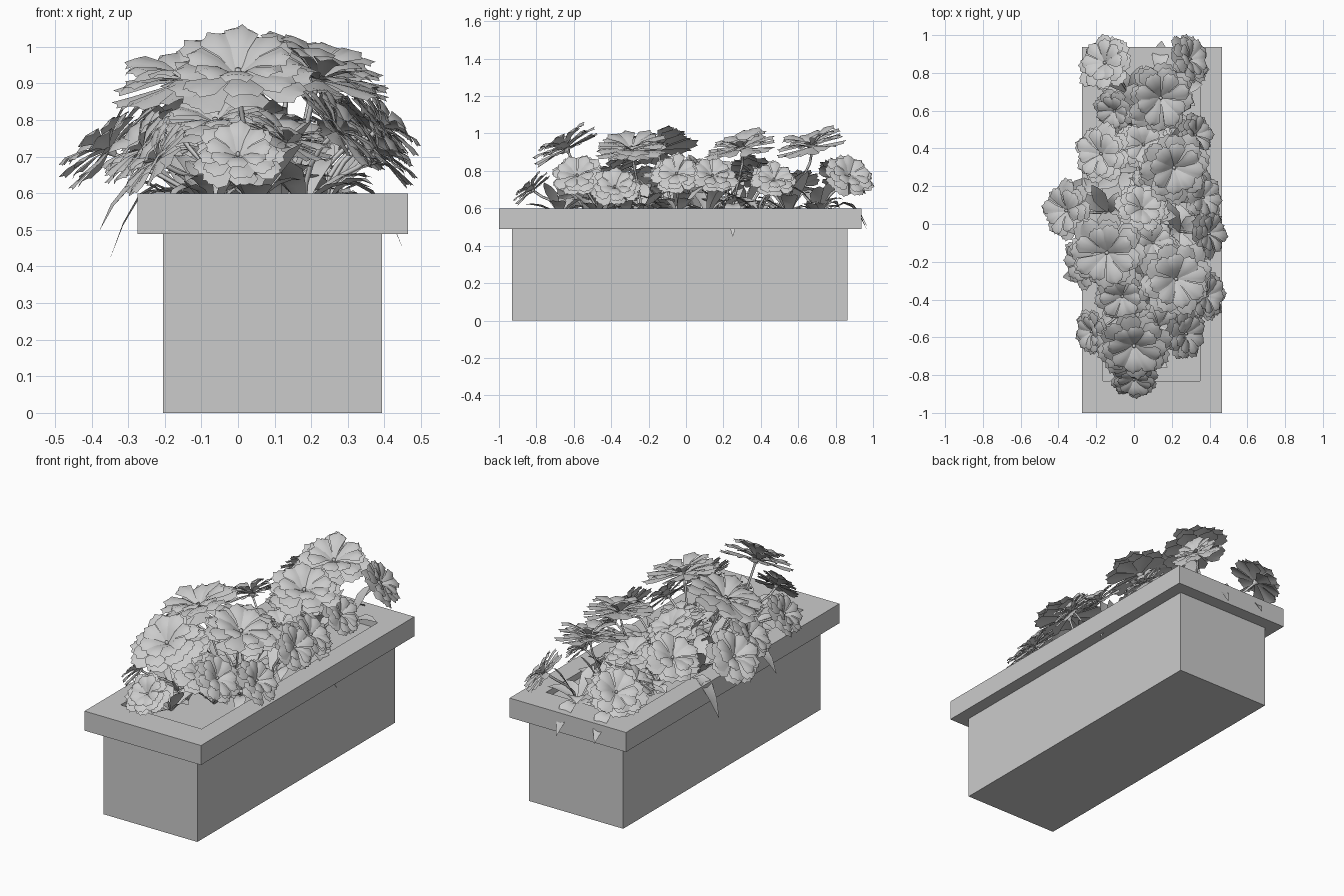
import bpy, bmesh, math, random
from mathutils import Vector

if "Cube" in bpy.data.objects:
    bpy.data.objects.remove(bpy.data.objects["Cube"])

random.seed(7)


def finish(name, bm, smooth=False):
    me = bpy.data.meshes.new(name)
    bm.to_mesh(me)
    bm.free()
    for p in me.polygons:
        p.use_smooth = smooth
    ob = bpy.data.objects.new(name, me)
    bpy.context.collection.objects.link(ob)
    return ob


def grid(bm, rows):
    """Skin rows of points with quads."""
    vs = [[bm.verts.new(p) for p in row] for row in rows]
    for a, b in zip(vs, vs[1:]):
        for i in range(len(a) - 1):
            bm.faces.new((a[i], a[i + 1], b[i + 1], b[i]))


# planter: stacked rectangles (x0, x1, y0, y1, z), body, rim, then inner lip
SECTIONS = [(-.205, .393, -.93, .863, 0), (-.205, .393, -.93, .863, .488),
            (-.275, .465, -1, .937, .488), (-.275, .465, -1, .937, .6),
            (-.165, .35, -.83, .77, .6), (-.165, .35, -.83, .77, .565)]
bm = bmesh.new()
loops = []
for x0, x1, y0, y1, z in SECTIONS:
    loops.append([bm.verts.new(p) for p in
                  ((x0, y0, z), (x1, y0, z), (x1, y1, z), (x0, y1, z))])
for a, b in zip(loops, loops[1:]):
    for i in range(4):
        j = (i + 1) % 4
        bm.faces.new((a[i], a[j], b[j], b[i]))
bm.faces.new(loops[0][::-1])
bm.faces.new(loops[-1])          # soil surface
bmesh.ops.recalc_face_normals(bm, faces=bm.faces)
finish("planter_box", bm)


# one blossom: rings of lobed petals around a small centre, unit radius
def petal(bm, ang, length, lift, width):
    rows = []
    twist = random.uniform(-.12, .12)
    for t, w in ((.04, .12), (.4, .5), (.8, 1), (1, .6)):
        row = []
        for u in (-1, -.5, 0, .5, 1):
            notch = -.06 if t == 1 and abs(u) == .5 else 0
            r = length * (t + notch - .06 * u * u * t)
            z = lift * math.sin(t * 1.9) - .06 * abs(u) * t + twist * u * w * width
            row.append(Vector((r, u * w * width, z)))
        rows.append(row)
    ca, sa = math.cos(ang), math.sin(ang)
    grid(bm, [[(p.x * ca - p.y * sa, p.x * sa + p.y * ca, p.z) for p in r] for r in rows])


def blossom_mesh():
    bm = bmesh.new()
    for n, length, lift, width in ((8, 1.02, .02, .31), (8, .93, .18, .28), (8, .75, .34, .23)):
        off = random.random()
        for i in range(n):
            petal(bm, (i + off) * math.tau / n + random.uniform(-.12, .12),
                  length * random.uniform(.9, 1.06), lift + random.uniform(-.06, .06), width)
    c = bmesh.ops.create_cone(bm, segments=8, radius1=.05, radius2=.04, depth=.1, cap_ends=True)
    bmesh.ops.translate(bm, vec=(0, 0, .06), verts=c["verts"])
    c = bmesh.ops.create_cone(bm, segments=8, radius1=.03, radius2=.12, depth=.16)
    bmesh.ops.translate(bm, vec=(0, 0, -.06), verts=c["verts"])
    return finish("blossom", bm, True)


# blossoms: x, y, z, radius, facing x, facing y (facing z is 1)
FLOWERS = [
    (0, -.64, .92, .205, 0, -.55), (-.14, -.15, .91, .22, -.3, -.2),
    (.22, -.29, .91, .21, .3, -.1), (.21, .3, .92, .2, .2, -.2),
    (.14, .67, .93, .2, .15, -.25), (-.15, .85, .76, .165, -.6, .4),
    (.29, .87, .77, .145, 1.1, .5), (-.35, .07, .72, .17, -.9, .1),
    (.27, -.58, .77, .15, 1.1, -.2), (.0, -.82, .7, .13, 0, -.9),
    (.39, -.05, .78, .14, 1.2, -.1), (.36, .14, .77, .14, .9, .1),
    (.38, -.38, .71, .14, 1.0, 0), (-.17, .37, .78, .17, -.5, .2),
    (-.06, -.38, .79, .16, -.2, -.4), (-.22, -.57, .69, .13, -1.2, -.3),
    (.32, .47, .75, .13, 1.0, .1), (-.1, .6, .72, .13, -.6, -.4),
    (.04, .08, .79, .15, .2, .4), (.13, -.54, .74, .15, .3, -.2),
    (-.26, -.2, .72, .15, -1.0, -.2), (.05, .42, .76, .15, 0, .2),
    (.1, -.1, .77, .14, .2, 0), (.12, .22, .73, .14, 0, -.2)]

variants = [blossom_mesh().data for _ in range(3)]
for ob in list(bpy.data.objects):
    if ob.name.startswith("blossom"):
        bpy.data.objects.remove(ob)

stems = bpy.data.curves.new("stems", 'CURVE')
stems.dimensions = '3D'
stems.bevel_depth = .007
stems.bevel_resolution = 0
stems.resolution_u = 4
leaf_bases = []
for k, (x, y, z, r, fx, fy) in enumerate(FLOWERS):
    n = Vector((fx, fy, 1)).normalized()
    ob = bpy.data.objects.new("blossom", variants[k % 3])
    bpy.context.collection.objects.link(ob)
    ob.location = (x, y, z)
    ob.scale = (r, r, r)
    ob.rotation_mode = 'QUATERNION'
    ob.rotation_quaternion = n.to_track_quat('Z', 'Y')
    # stem from the soil to the back of the blossom
    base = Vector((.09 + (x - .09) * .5, y * .82, .56))
    leaf_bases.append(base)
    sp = stems.splines.new('BEZIER')
    sp.bezier_points.add(1)
    top = Vector((x, y, z)) - n * .1 * r
    for bp, co, d in zip(sp.bezier_points, (base, top), (Vector((0, 0, .1)), n * .07)):
        bp.co, bp.handle_left, bp.handle_right = co, co - d, co + d
ob = bpy.data.objects.new("stems", stems)
bpy.context.collection.objects.link(ob)


# pointed, folded, arching leaves
def leaf(bm, base, ang, length, rise, droop, width):
    d = Vector((math.cos(ang), math.sin(ang), 0))
    s = Vector((-d.y, d.x, 0))
    rows = []
    for t, w in ((0, .12), (.3, .7), (.55, 1), (.8, .65), (1, .03)):
        c = base + d * length * t + Vector((0, 0, rise * t - droop * t * t))
        rows.append([c + s * u * w * width + Vector((0, 0, .25 * width * w * abs(u)))
                     for u in (-1, 0, 1)])
    grid(bm, rows)


bm = bmesh.new()
for b in leaf_bases:
    for i in range(7):
        leaf(bm, b, i * math.tau / 7 + random.uniform(-.4, .4), random.uniform(.12, .2),
             random.uniform(.12, .32), random.uniform(.06, .18), random.uniform(.03, .05))
# leaves that hang over the rim: x, y, angle, droop
for x, y, a, droop in ((-.17, .2, 180, .35), (-.2, -.25, 190, .27), (.27, .25, 0, .32),
                       (.13, .79, 85, .29), (-.08, .79, 95, .27)):
    leaf(bm, Vector((x, y, .6)), math.radians(a), .18, .17, droop, .045)
finish("leaves", bm, True)
